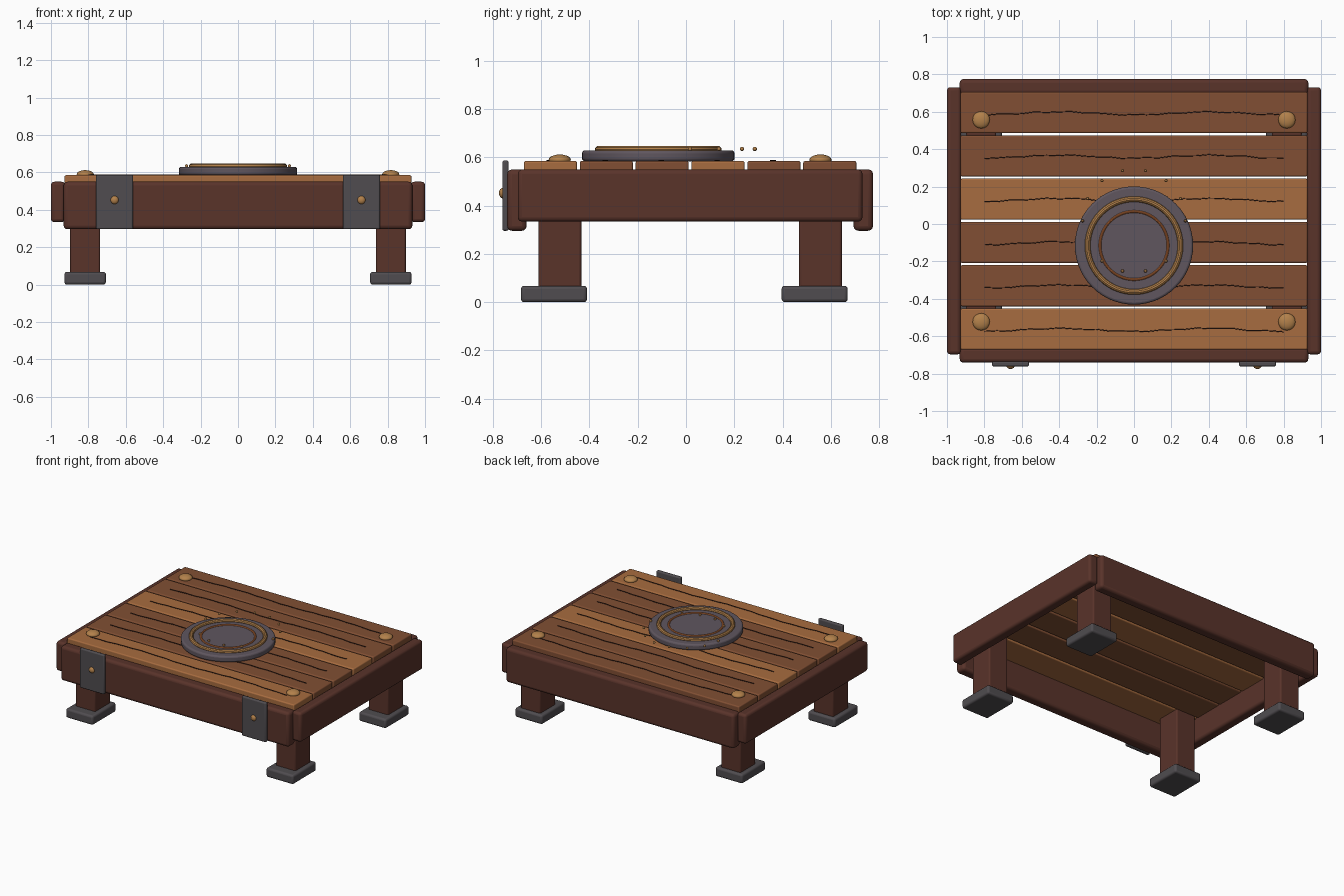
import bpy
from math import pi, sin, cos, radians

if "Cube" in bpy.data.objects:
    bpy.data.objects.remove(bpy.data.objects["Cube"])

CY = 0.017   # y centre of the frame


def mat(name, r, g, b):
    m = bpy.data.materials.new(name)
    m.diffuse_color = (r, g, b, 1)
    m.use_nodes = True
    m.node_tree.nodes["Principled BSDF"].inputs["Base Color"].default_value = m.diffuse_color
    return m


DARK = mat("dark_wood", 0.10, 0.033, 0.023)
MID = mat("mid_wood", 0.22, 0.078, 0.033)
LIGHT = mat("light_wood", 0.39, 0.15, 0.05)
IRON = mat("iron", 0.08, 0.073, 0.08)
PLATE = mat("plate_metal", 0.115, 0.093, 0.113)
BRASS = mat("brass", 0.45, 0.22, 0.07)
COPPER = mat("copper", 0.6, 0.18, 0.05)
GRAIN = mat("grain_dark", 0.04, 0.016, 0.011)


def finish(name, material, bevel=0.0):
    o = bpy.context.object
    o.name = name
    o.data.materials.append(material)
    if bevel:
        b = o.modifiers.new("bevel", "BEVEL")
        b.width, b.segments = bevel, 3
        b.limit_method = "ANGLE"
    bpy.ops.object.shade_smooth_by_angle(angle=radians(35))
    return o


def box(name, x0, x1, y0, y1, z0, z1, material, bevel=0.01):
    bpy.ops.mesh.primitive_cube_add(
        size=1, location=((x0 + x1) / 2, (y0 + y1) / 2, (z0 + z1) / 2))
    bpy.context.object.scale = (x1 - x0, y1 - y0, z1 - z0)
    bpy.ops.object.transform_apply(location=False, rotation=False, scale=True)
    return finish(name, material, bevel)


def ball(name, loc, scale, material, seg=16):
    bpy.ops.mesh.primitive_uv_sphere_add(
        segments=seg, ring_count=seg // 2, radius=1, location=loc)
    bpy.context.object.scale = scale
    return finish(name, material)


def ring(name, loc, major, minor, material):
    bpy.ops.mesh.primitive_torus_add(
        location=loc, major_radius=major, minor_radius=minor,
        major_segments=56, minor_segments=10)
    return finish(name, material)


# deck planks with a wavy grain line on each
for i in range(6):
    y = CY + (i - 2.5) * 0.2315
    box(f"plank_{i}", -0.927, 0.927, y - 0.11, y + 0.11, 0.505, 0.585,
        LIGHT if i % 3 == 0 else MID, 0.008)
    cu = bpy.data.curves.new(f"grain_{i}", "CURVE")
    cu.dimensions = "3D"
    cu.bevel_depth, cu.bevel_resolution = 0.0025, 1
    sp = cu.splines.new("POLY")
    sp.points.add(24)
    for k, p in enumerate(sp.points):
        t = k / 24
        p.co = (-0.8 + 1.6 * t,
                y - 0.012 + 0.016 * sin(2 * pi * t) ** 2 + 0.003 * sin(k * 2.3 + i),
                0.587, 1)
    cu.materials.append(GRAIN)
    bpy.context.collection.objects.link(bpy.data.objects.new(f"grain_{i}", cu))

# frame rails
box("front_rail", -0.932, 0.932, -0.741, -0.66, 0.296, 0.55, DARK, 0.02)
box("back_rail", -0.932, 0.932, 0.694, 0.775, 0.296, 0.55, DARK, 0.02)
for s, side in ((-1, "left"), (1, "right")):
    xs = sorted((s * 0.925, s * 1.0))
    box(f"{side}_rail", *xs, -0.697, 0.731, 0.334, 0.55, DARK, 0.018)

    # legs, feet and corner bolts
    x = s * 0.817
    for e, end in ((-1, "front"), (1, "back")):
        y = CY + e * 0.54
        fy = y - 0.024
        box(f"{end}_{side}_leg", x - 0.08, x + 0.08, y - 0.089, y + 0.089,
            0.001, 0.51, DARK, 0.01)
        box(f"{end}_{side}_foot", x - 0.111, x + 0.111, fy - 0.137, fy + 0.137,
            0.0, 0.068, IRON, 0.014)
        ball(f"{end}_{side}_deck_bolt", (x, y, 0.59), (0.046, 0.046, 0.022), BRASS, 20)

    # iron straps with a rivet on the front
    x = s * 0.66
    box(f"{side}_strap", x - 0.099, x + 0.099, -0.761, -0.735, 0.296, 0.587, IRON, 0.008)
    ball(f"{side}_strap_rivet", (x, -0.759, 0.452), (0.022, 0.016, 0.022), BRASS)

# round plate with inlaid rings
PY = -0.115
bpy.ops.mesh.primitive_cylinder_add(
    vertices=56, radius=0.316, depth=0.045, location=(0, PY, 0.6065))
finish("round_plate", PLATE, 0.012)
ring("brass_ring", (0, PY, 0.632), 0.248, 0.015, BRASS)
ring("copper_ring", (0, PY, 0.630), 0.182, 0.007, COPPER)

# circle of small studs
for k in range(14):
    a = 2 * pi * k / 14
    ball(f"stud_{k}", (0.275 * cos(a), CY + 0.275 * sin(a), 0.635),
         (0.009, 0.009, 0.009), BRASS, 10)
